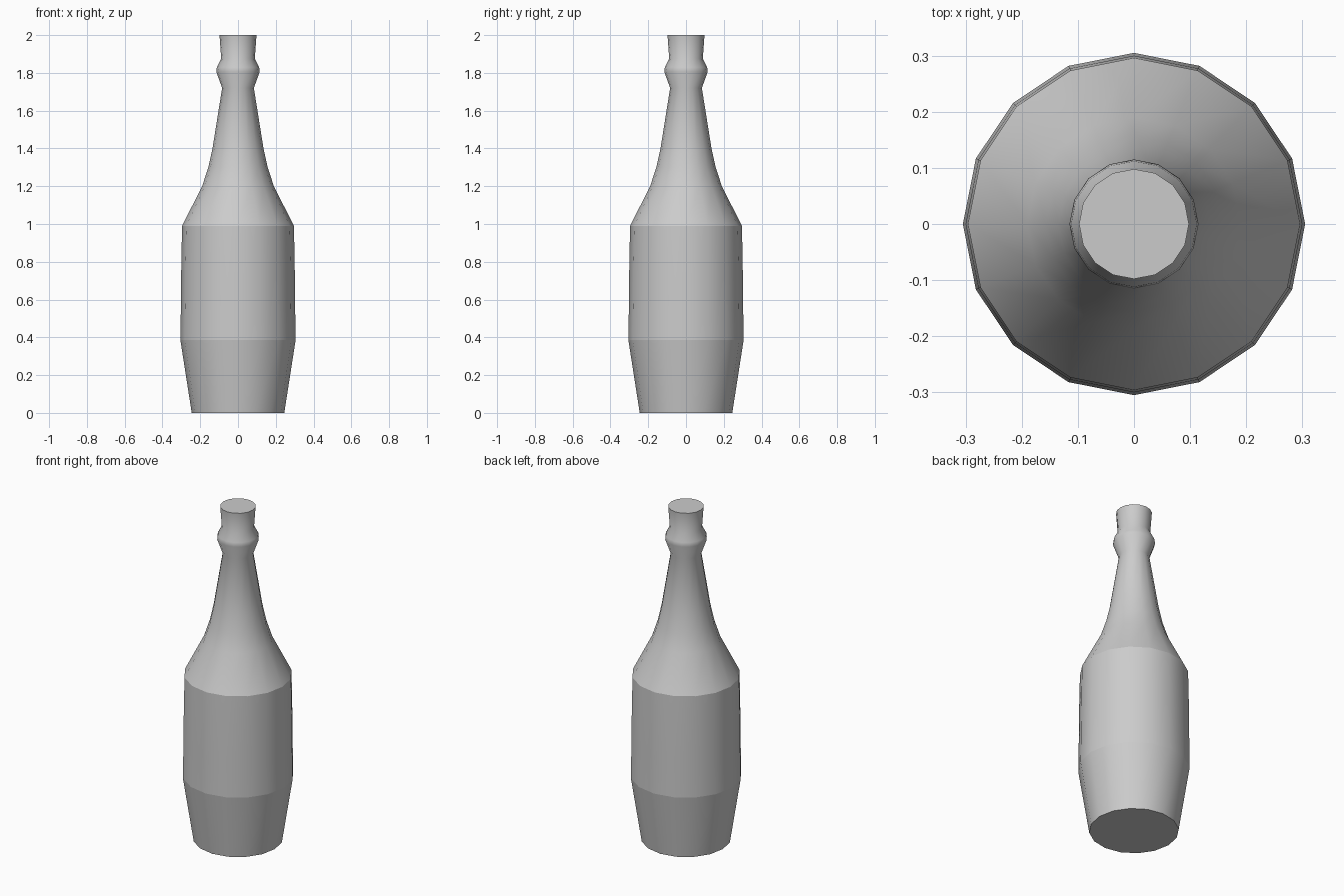
import bpy, bmesh, math

cube = bpy.data.objects.get("Cube")
if cube:
    bpy.data.objects.remove(cube, do_unlink=True)

SIDES = 16

# Plain grey material
grey = bpy.data.materials.new("light_grey")
grey.use_nodes = True
colour = (0.6, 0.6, 0.6, 1)
grey.diffuse_color = colour
grey.node_tree.nodes["Principled BSDF"].inputs["Base Color"].default_value = colour


def lathe(name, profile, creases):
    """Spin a (radius, height) profile into a capped solid."""
    bm = bmesh.new()
    rings = []
    for r, z in profile:
        rings.append([bm.verts.new((r * math.cos(a), r * math.sin(a), z))
                      for a in (math.tau * i / SIDES for i in range(SIDES))])
    for low, high in zip(rings, rings[1:]):
        for i in range(SIDES):
            j = (i + 1) % SIDES
            bm.faces.new((low[i], low[j], high[j], high[i])).smooth = True
    bm.faces.new(rings[0][::-1])
    bm.faces.new(rings[-1])
    # Keep the rim, base and body creases crisp
    for edge in bm.edges:
        if all(any(abs(v.co.z - z) < 1e-4 for z in creases) for v in edge.verts):
            if abs(edge.verts[0].co.z - edge.verts[1].co.z) < 1e-4:
                edge.smooth = False
    mesh = bpy.data.meshes.new(name)
    bm.to_mesh(mesh)
    bm.free()
    mesh.materials.append(grey)
    obj = bpy.data.objects.new(name, mesh)
    bpy.context.collection.objects.link(obj)
    return obj


# Base, body, shoulder, neck, collar and mouth
lathe("bottle", [
    (0.245, 0), (0.305, 0.385), (0.302, 0.6), (0.3, 0.8), (0.296, 0.99),
    (0.19, 1.2), (0.157, 1.3), (0.135, 1.4), (0.084, 1.72),
    (0.115, 1.805), (0.112, 1.83), (0.089, 1.875), (0.098, 2),
], creases=(0, 0.385, 0.99, 2))
